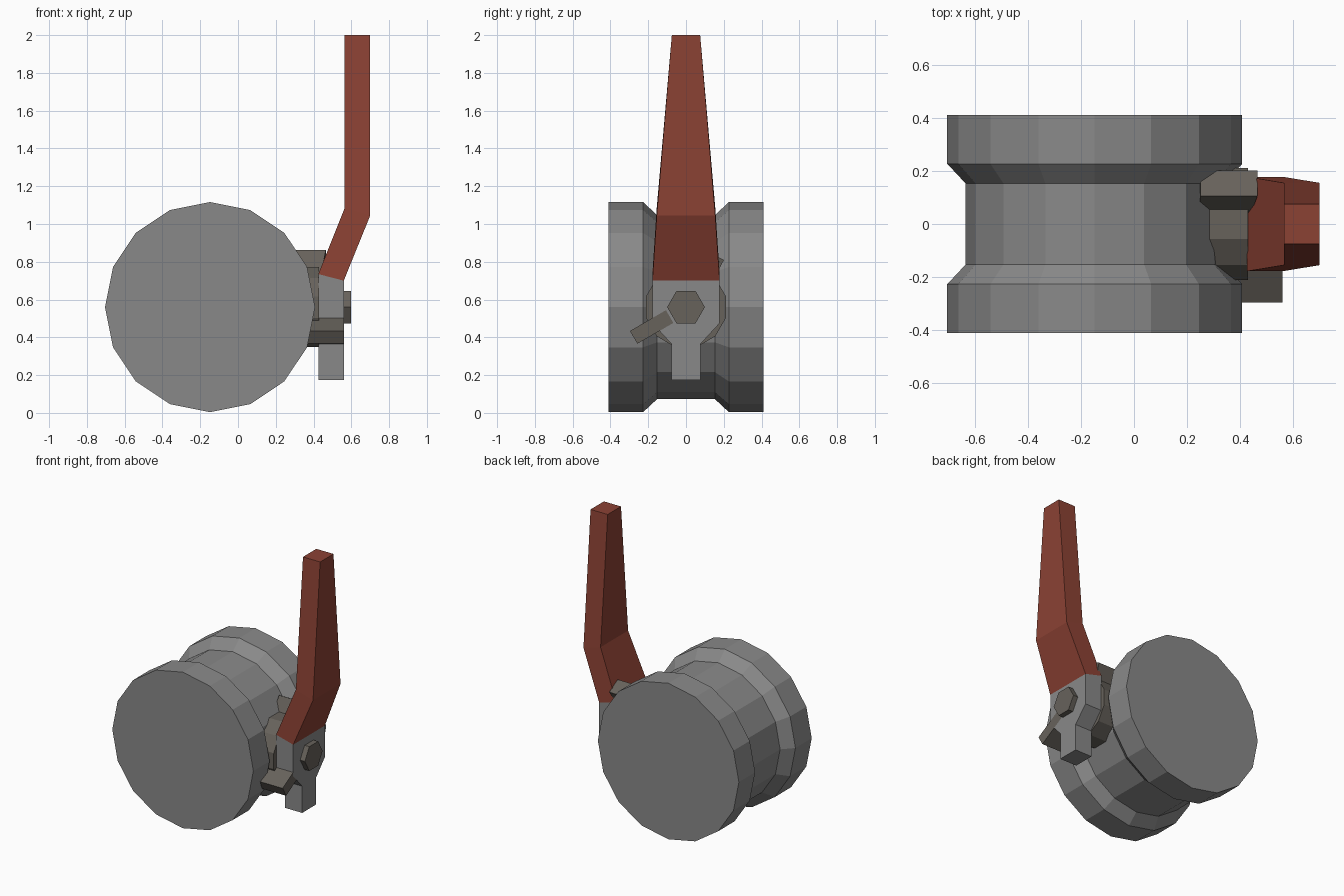
import bpy, bmesh, math
from mathutils import Vector

if "Cube" in bpy.data.objects:
    bpy.data.objects.remove(bpy.data.objects["Cube"])

def material(name, rgb):
    m = bpy.data.materials.new(name)
    m.diffuse_color = (*rgb, 1)
    m.use_nodes = True
    m.node_tree.nodes["Principled BSDF"].inputs["Base Color"].default_value = m.diffuse_color
    return m

GREY = material("light grey metal", (0.25, 0.25, 0.25))
DARK = material("warm dark metal", (0.135, 0.122, 0.105))
RED = material("dull red paint", (0.26, 0.054, 0.034))

def loft(name, rings, mat):
    """Skin a closed solid through matching rings of points."""
    bm = bmesh.new()
    loops = [[bm.verts.new(p) for p in r] for r in rings]
    n = len(loops[0])
    for a, b in zip(loops, loops[1:]):
        for i in range(n):
            j = (i + 1) % n
            bm.faces.new((a[i], a[j], b[j], b[i]))
    bm.faces.new(loops[0])
    bm.faces.new(loops[-1])
    bmesh.ops.recalc_face_normals(bm, faces=bm.faces)
    me = bpy.data.meshes.new(name)
    bm.to_mesh(me)
    bm.free()
    me.materials.append(mat)
    ob = bpy.data.objects.new(name, me)
    bpy.context.collection.objects.link(ob)
    return ob

ZC = 0.56  # height of the pipe and spindle axes

# pipe body: 16-sided turning along y with a waist
def body_ring(y, r):
    return [(-0.148 + r * math.cos(i * math.tau / 16), y,
             ZC + r * math.sin(i * math.tau / 16)) for i in range(16)]

loft("valve_body", [body_ring(y, r) for y, r in
     [(-0.41, .556), (-0.227, .556), (-0.153, .487),
      (0.153, .487), (0.227, .556), (0.41, .556)]], GREY)

# polygonal prisms along x: neck and bolt
def prism(name, sides, r, x0, x1, turn, mat):
    def ring(x):
        return [(x, r * math.cos(turn + i * math.tau / sides),
                 ZC + r * math.sin(turn + i * math.tau / sides)) for i in range(sides)]
    return loft(name, [ring(x0), ring(x1)], mat)

prism("neck", 12, 0.219, 0.2, 0.43, math.radians(15), DARK)
prism("handle_bolt", 6, 0.1, 0.5, 0.597, 0, DARK)

# stop lugs: radial blocks on the neck
def lug(name, angle, r0, r1, half, x_in, x_out):
    a = math.radians(angle)
    d, t = Vector((0, math.cos(a), math.sin(a))), Vector((0, -math.sin(a), math.cos(a)))
    def ring(r, xs):
        return [Vector((x, 0, ZC)) + d * r + t * s * half
                for x, s in ((xs[0], -1), (xs[1], -1), (xs[1], 1), (xs[0], 1))]
    loft(name, [ring(r0, x_in), ring(r1, x_out)], DARK)

lug("lower_stop", 210, 0.1, 0.32, 0.039, (0.3, 0.56), (0.3, 0.56))
lug("upper_stop", 61, 0.12, 0.315, 0.055, (0.24, 0.43), (0.25, 0.465))

# handle hub: flat plate with a pointer below and a slanted top edge
half = [(0.178, 0.70), (0.178, 0.475), (0.077, 0.365), (0.077, 0.175)]
outline = half + [(-y, z) for y, z in reversed(half)]
loft("handle_hub", [[(x, y, z + (lift if z == 0.70 else 0)) for y, z in outline]
                    for x, lift in ((0.425, 0.035), (0.56, 0))], GREY)

# handle lever: cranked and tapering
sections = [(0.425, 0.735, 0.56, 0.70, 0.178),
            (0.565, 1.085, 0.70, 1.045, 0.155),
            (0.565, 2.0, 0.70, 2.0, 0.075)]
loft("lever", [[(xa, -w, za), (xb, -w, zb), (xb, w, zb), (xa, w, za)]
               for xa, za, xb, zb, w in sections], RED)
